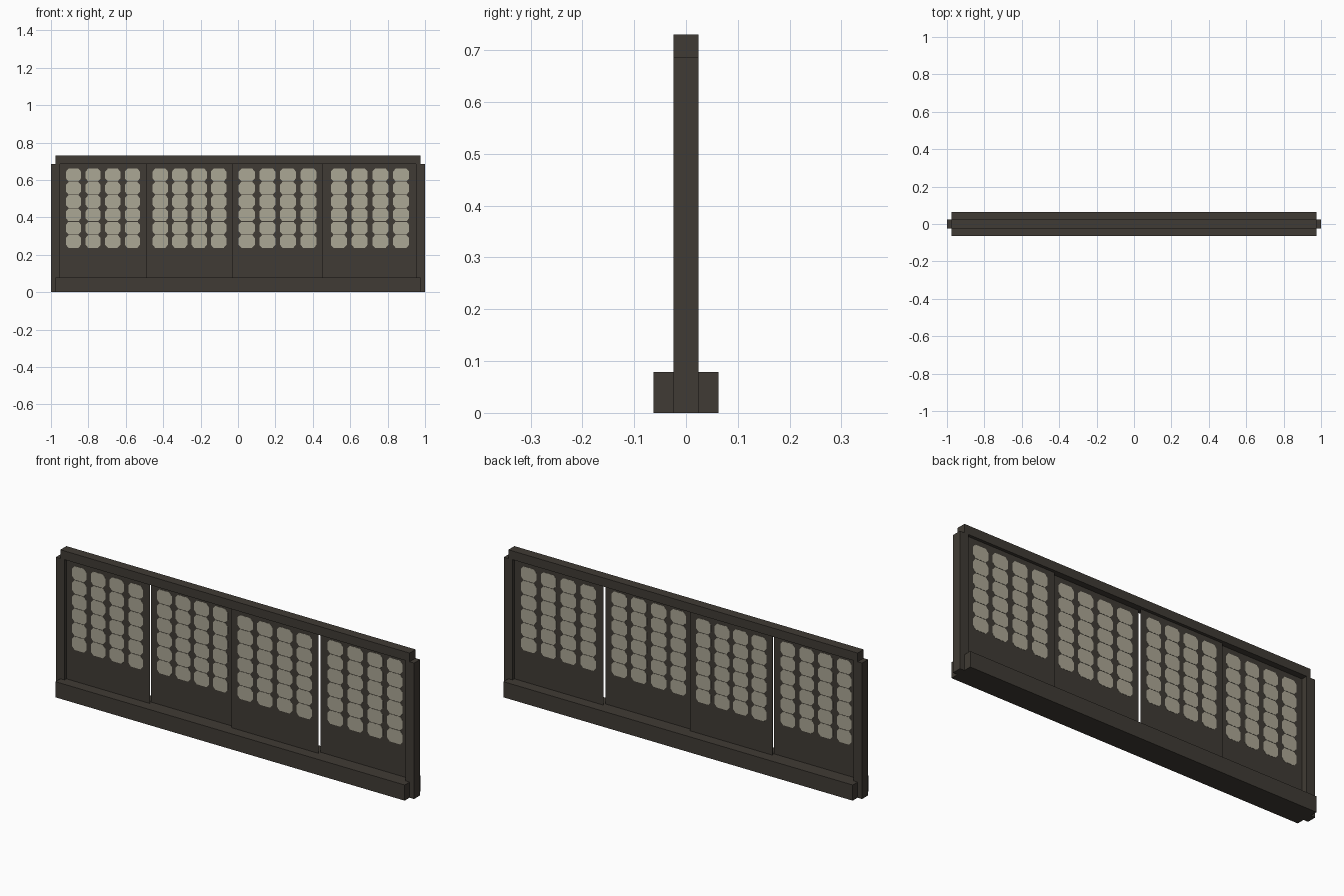
import bpy, bmesh

if "Cube" in bpy.data.objects:
    bpy.data.objects.remove(bpy.data.objects["Cube"])


def material(name, rgb):
    m = bpy.data.materials.new(name)
    m.diffuse_color = (*rgb, 1.0)
    m.use_nodes = True
    m.node_tree.nodes["Principled BSDF"].inputs["Base Color"].default_value = m.diffuse_color
    return m


WOOD = material("dark_wood", (0.051, 0.044, 0.035))
PAPER = material("pale_paper", (0.41, 0.385, 0.30))


def finish(name, bm, mat):
    bmesh.ops.recalc_face_normals(bm, faces=bm.faces)
    mesh = bpy.data.meshes.new(name)
    bm.to_mesh(mesh)
    bm.free()
    mesh.materials.append(mat)
    ob = bpy.data.objects.new(name, mesh)
    bpy.context.collection.objects.link(ob)
    return ob


def box(name, x0, x1, y0, y1, z0, z1, mat=WOOD):
    bm = bmesh.new()
    bmesh.ops.create_cube(bm, size=1)
    for v in bm.verts:
        v.co = ((x0 + x1) / 2 + v.co.x * (x1 - x0),
                (y0 + y1) / 2 + v.co.y * (y1 - y0),
                (z0 + z1) / 2 + v.co.z * (z1 - z0))
    return finish(name, bm, mat)


def add_pane(bm, cx, cz, y, w, h, t):
    # flat prism with clipped corners
    a, b, cut, cutz = w / 2, h / 2, 0.014, 0.016
    pts = [(-a + cut, -b), (a - cut, -b), (a, -b + cutz), (a, b - cutz),
           (a - cut, b), (-a + cut, b), (-a, b - cutz), (-a, -b + cutz)]
    face = bm.faces.new([bm.verts.new((cx + px, y - t / 2, cz + pz))
                         for px, pz in pts])
    ext = bmesh.ops.extrude_face_region(bm, geom=[face], use_keep_orig=True)
    for g in ext["geom"]:
        if isinstance(g, bmesh.types.BMVert):
            g.co.y += t


# outer frame
for side, s in (("left", -1), ("right", 1)):
    xs = sorted((s * 0.952, s * 1.0))
    box(side + "_post", xs[0], xs[1], -0.024, 0.024, 0, 0.686)
box("top_rail", -0.975, 0.975, -0.024, 0.024, 0.686, 0.73)
box("bottom_sill", -0.975, 0.975, -0.063, 0.063, 0, 0.079)

# four sliding screens on two tracks: left, right, y, first pane edge, pitch, pane width
SCREENS = [
    (-0.955, -0.486, -0.008, -0.920, 0.105, 0.081),
    (-0.490, -0.030, 0.008, -0.457, 0.104, 0.083),
    (-0.030, 0.455, -0.008, 0.004, 0.110, 0.086),
    (0.455, 0.955, 0.008, 0.496, 0.111, 0.086),
]
ROWS, Z0, Z1 = 6, 0.236, 0.662
for i, (x0, x1, y, px, pitch, w) in enumerate(SCREENS, 1):
    box(f"sliding_screen_{i}", x0, x1, y - 0.001, y + 0.001, 0.07, 0.69)
    # paper panes show on both faces of the screen
    bm = bmesh.new()
    step = (Z1 - Z0) / ROWS
    for c in range(4):
        for r in range(ROWS):
            add_pane(bm, px + w / 2 + c * pitch, Z0 + (r + 0.5) * step,
                     y, w, step - 0.003, 0.004)
    finish(f"paper_panes_{i}", bm, PAPER)
